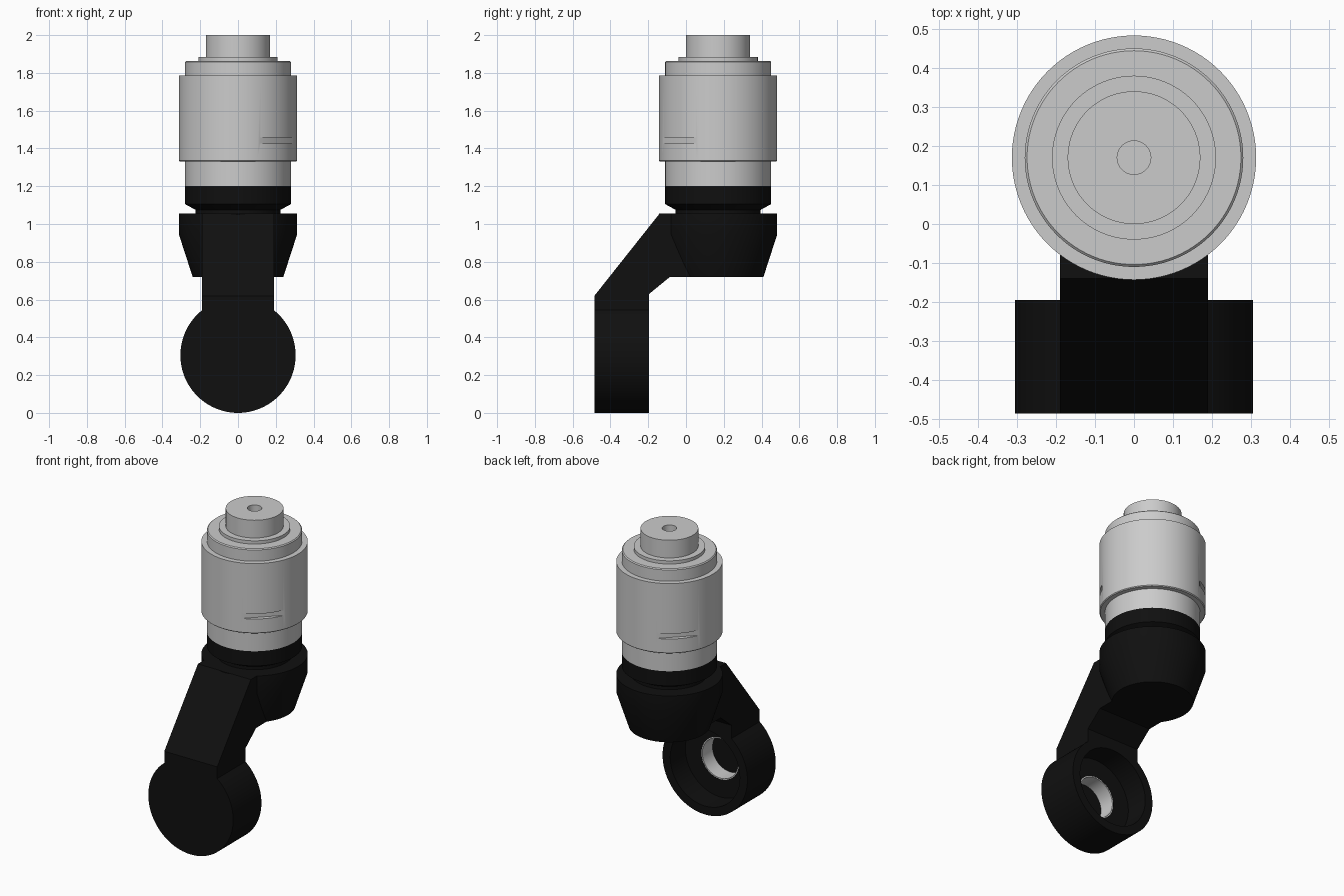
import bpy, bmesh, math
from mathutils import Matrix, Vector

if "Cube" in bpy.data.objects:
    bpy.data.objects.remove(bpy.data.objects["Cube"])

AXIS_Y = 0.17      # vertical axis of the actuator
HUB_Z = 0.305      # height of the horizontal hub axis
UPRIGHT = Matrix.Translation((0, AXIS_Y, 0))
# the hub's lathe axis points along +y
HUB = Matrix.Translation((0, 0, HUB_Z)) @ Matrix.Rotation(-math.pi / 2, 4, 'X')

black = bpy.data.materials.new("black_plastic")
black.diffuse_color = (0.005, 0.005, 0.005, 1)
black.use_nodes = True
black.node_tree.nodes["Principled BSDF"].inputs["Base Color"].default_value = black.diffuse_color


def finish(name, bm, material=None):
    bmesh.ops.recalc_face_normals(bm, faces=bm.faces[:])
    mesh = bpy.data.meshes.new(name)
    bm.to_mesh(mesh)
    bm.free()
    obj = bpy.data.objects.new(name, mesh)
    bpy.context.collection.objects.link(obj)
    if material:
        mesh.materials.append(material)
    return obj


def lathe(name, profile, matrix, material=None, closed=False, steps=96):
    """Spin (radius, height) points around the local z axis."""
    bm = bmesh.new()
    verts = [bm.verts.new((r, 0, h)) for r, h in profile]
    pairs = list(zip(verts, verts[1:])) + ([(verts[-1], verts[0])] if closed else [])
    edges = [bm.edges.new(p) for p in pairs]
    bmesh.ops.spin(bm, geom=verts + edges, axis=(0, 0, 1), cent=(0, 0, 0),
                   angle=2 * math.pi, steps=steps)
    bmesh.ops.remove_doubles(bm, verts=bm.verts[:], dist=1e-5)
    bm.transform(matrix)
    return finish(name, bm, material)


def cut(target, cutter):
    mod = target.modifiers.new("cut", 'BOOLEAN')
    mod.operation, mod.solver, mod.object = 'DIFFERENCE', 'EXACT', cutter
    bpy.context.view_layer.objects.active = target
    bpy.ops.object.modifier_apply(modifier=mod.name)
    bpy.data.objects.remove(cutter)


def box(name, centre, size, turn=0.0):
    bm = bmesh.new()
    bmesh.ops.create_cube(bm, size=1)
    bm.transform(Matrix.Translation(centre) @ Matrix.Rotation(turn, 4, 'Z')
                 @ Matrix.Diagonal((*size, 1)))
    return finish(name, bm)


# Grey motor body with stepped top, output shaft and centre hole
motor = lathe("motor_body", [
    (0, 1.20), (0.28, 1.20), (0.28, 1.33), (0.308, 1.33), (0.313, 1.335),
    (0.313, 1.785), (0.28, 1.785), (0.28, 1.858), (0.274, 1.864),
    (0.21, 1.864), (0.21, 1.885), (0.17, 1.885), (0.17, 2.0),
    (0.043, 2.0), (0.043, 1.93), (0, 1.93)], UPRIGHT)

# Two flat wrench slots on opposite diagonals
for side in (-1, 1):
    d = Vector((-side, side, 0)).normalized()
    cut(motor, box("slot_cutter", Vector((0, AXIS_Y, 1.442)) + d * 0.387,
                   (0.4, 0.2, 0.034), math.pi / 4))

# Black collar, neck and tapered housing below the motor
collar = lathe("collar", [
    (0, 1.20), (0.28, 1.20), (0.28, 1.105), (0.225, 1.075), (0.225, 1.03),
    (0, 1.03)], UPRIGHT, black)
housing = lathe("tapered_housing", [
    (0, 1.055), (0.313, 1.055), (0.313, 0.945), (0.24, 0.72), (0, 0.72)],
    UPRIGHT, black)

# Hub: closed at the front, with a stepped recess opening to the back
hub = lathe("hub", [
    (0, -0.485), (0.305, -0.485), (0.305, -0.195), (0.25, -0.195),
    (0.25, -0.35), (0.135, -0.35), (0.135, -0.455), (0, -0.455)], HUB, black)
sleeve = lathe("bore_sleeve", [
    (0.135, -0.455), (0.135, -0.351), (0.128, -0.351), (0.128, -0.455)],
    HUB, closed=True)

# Offset arm: side profile extruded across x, trimmed to sit on the hub
bm = bmesh.new()
outline = [(-0.485, 0.45), (-0.485, 0.62), (-0.14, 1.055), (0.1, 1.055),
           (0.1, 0.72), (-0.085, 0.72), (-0.195, 0.63), (-0.195, 0.45)]
face = bm.faces.new([bm.verts.new((-0.19, y, z)) for y, z in outline])
out = bmesh.ops.extrude_face_region(bm, geom=[face])
bmesh.ops.translate(bm, vec=(0.38, 0, 0),
                    verts=[v for v in out["geom"] if isinstance(v, bmesh.types.BMVert)])
arm = finish("offset_arm", bm, black)
cut(arm, lathe("hub_cutter", [(0, -0.6), (0.28, -0.6), (0.28, -0.1), (0, -0.1)], HUB))

# Smooth the round parts, keep the steps crisp
bpy.ops.object.select_all(action='DESELECT')
for obj in (motor, collar, housing, hub, sleeve, arm):
    obj.select_set(True)
bpy.context.view_layer.objects.active = motor
bpy.ops.object.shade_smooth_by_angle(angle=math.radians(25))
